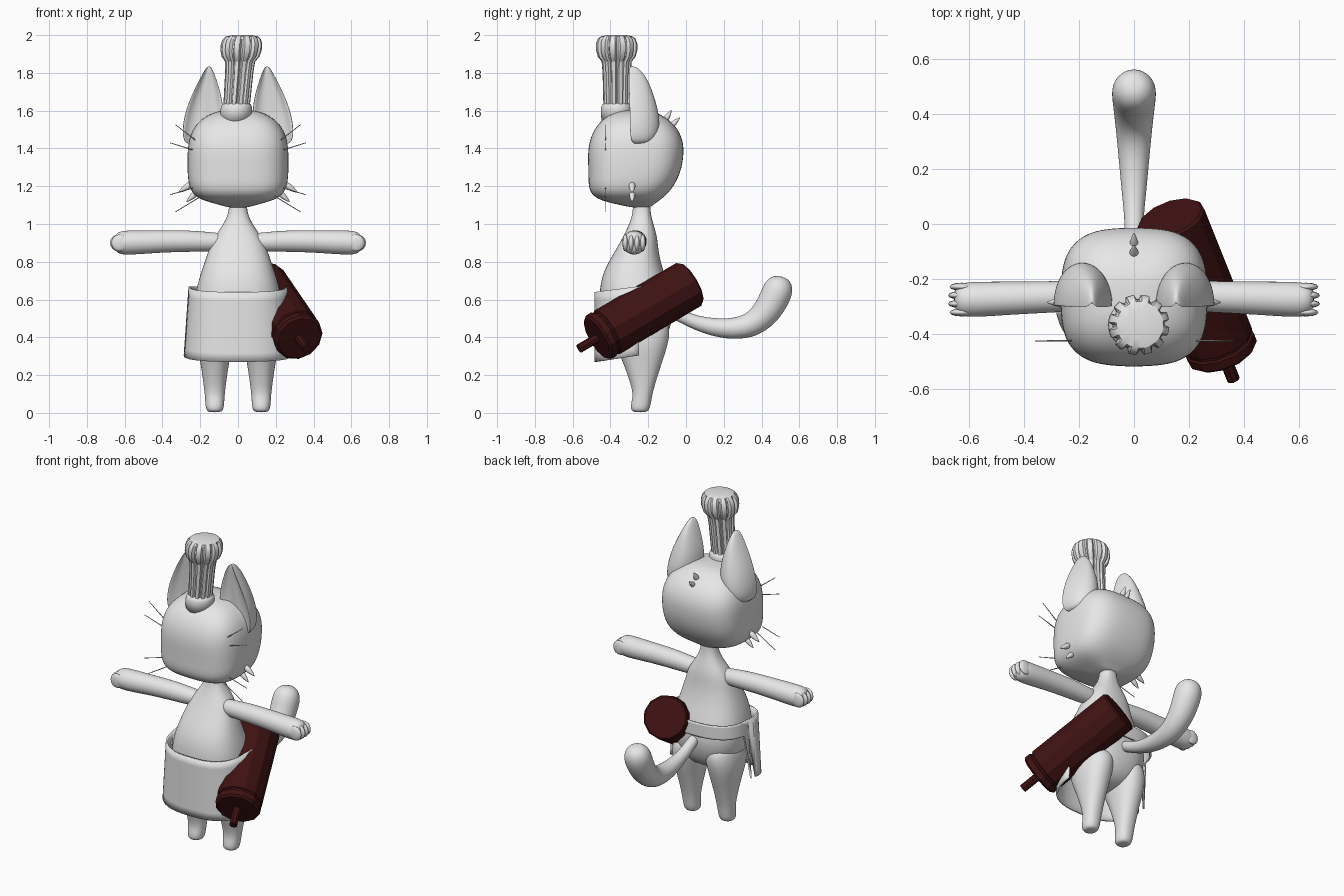
import bpy
import bmesh
from math import cos, sin, pi
from mathutils import Vector

cube = bpy.data.objects.get("Cube")
if cube:
    bpy.data.objects.remove(cube, do_unlink=True)


def material(name, colour):
    mat = bpy.data.materials.new(name)
    mat.use_nodes = True
    mat.diffuse_color = colour
    shader = mat.node_tree.nodes["Principled BSDF"]
    shader.inputs["Base Color"].default_value = colour
    return mat


GREY = material("light_grey", (0.8, 0.8, 0.8, 1))
RED = material("dark_red", (0.05, 0.006, 0.006, 1))


def finish(name, bm, mat=GREY, subdivide=0, smooth=True):
    bmesh.ops.recalc_face_normals(bm, faces=bm.faces)
    mesh = bpy.data.meshes.new(name)
    bm.to_mesh(mesh)
    bm.free()
    mesh.materials.append(mat)
    obj = bpy.data.objects.new(name, mesh)
    bpy.context.collection.objects.link(obj)
    for face in mesh.polygons:
        face.use_smooth = smooth
    if subdivide:
        mod = obj.modifiers.new("smooth_surface", "SUBSURF")
        mod.levels = mod.render_levels = subdivide
    return obj


def skin(name, rings, **options):
    """Join closed rings of points into a capped skin."""
    bm = bmesh.new()
    loops = [[bm.verts.new(p) for p in ring] for ring in rings]
    for low, high in zip(loops, loops[1:]):
        for i in range(len(low)):
            bm.faces.new((low[i - 1], low[i], high[i], high[i - 1]))
    bm.faces.new(loops[0])
    bm.faces.new(loops[-1])
    return finish(name, bm, **options)


def power(value, exponent):
    return abs(value) ** (2 / exponent) * (1 if value > 0 else -1)


def oval(z, front, back, half_width, centre=0, exponent=2.4, n=24):
    """Horizontal rounded-box section."""
    ring = []
    for i in range(n):
        a = 2 * pi * i / n
        ring.append((centre + half_width * power(cos(a), exponent),
                     (front + back) / 2 + (back - front) / 2 * power(sin(a), exponent), z))
    return ring


def tube(name, path, radii, n=16, **options):
    """Tapered tube along a path."""
    path = [Vector(p) for p in path]
    along = (path[-1] - path[0]).normalized()
    ref = Vector((1, 0, 0)) if abs(along.x) < 0.8 else Vector((0, 0, 1))
    rings = []
    for i, p in enumerate(path):
        t = (path[min(i + 1, len(path) - 1)] - path[max(i - 1, 0)]).normalized()
        u = (ref - t * ref.dot(t)).normalized()
        v = t.cross(u)
        rings.append([p + radii[i] * (u * cos(2 * pi * k / n) + v * sin(2 * pi * k / n))
                      for k in range(n)])
    return skin(name, rings, **options)


def spike(name, base, tip, radius):
    base, tip = Vector(base), Vector(tip)
    path = [base.lerp(tip, f) for f in (0, 0.35, 0.7, 1)]
    tube(name, path, [radius * f for f in (0.6, 1, 0.6, 0.05)], n=8, subdivide=1)


# Head
head = [(1.085, -.28, -.19, .045), (1.105, -.37, -.17, .11), (1.13, -.475, -.13, .21),
        (1.18, -.52, -.075, .26), (1.27, -.517, -.025, .27), (1.38, -.523, -.007, .27),
        (1.46, -.508, -.018, .26), (1.53, -.47, -.06, .225), (1.58, -.41, -.13, .16),
        (1.605, -.33, -.2, .08)]
skin("head", [oval(*r, exponent=3) for r in head], subdivide=2)

# Neck and torso
torso = [(.33, -.3, -.2, .06), (.37, -.38, -.12, .15), (.45, -.44, -.08, .215),
         (.55, -.46, -.06, .235), (.65, -.46, -.08, .225), (.75, -.44, -.12, .195),
         (.85, -.38, -.145, .16), (.92, -.34, -.15, .135), (.98, -.31, -.165, .09),
         (1.04, -.285, -.185, .055), (1.1, -.28, -.19, .045), (1.14, -.28, -.19, .05)]
skin("torso", [oval(*r) for r in torso], subdivide=2)

# Tail
tube("tail", [(0, -.12, .56), (0, -.04, .52), (0, .03, .485), (0, .13, .455), (0, .25, .442),
              (0, .35, .463), (0, .42, .525), (0, .46, .59), (0, .487, .65), (0, .5, .695),
              (0, .507, .722)],
     [.03, .034, .036, .047, .058, .068, .076, .081, .083, .068, .03], subdivide=2)

# Apron front panel running into a strap round the back
bm = bmesh.new()
columns, rows = 48, 8
grid = []
for c in range(columns):
    a = 2 * pi * c / columns
    side, depth = power(cos(a), 2.6), power(sin(a), 2.6)
    is_panel = sin(a) < 0.05
    top = 0.67 + 0.03 * min(0, depth)
    bottom = 0.305 + 0.035 * min(0, depth) if is_panel else 0.585
    column = []
    for r in range(rows + 1):
        z = top + (bottom - top) * r / rows
        flare = (0.67 - z) / 0.4
        y = -0.25 + depth * (0.235 if depth < 0 else 0.205)
        column.append(bm.verts.new((side * (0.262 + 0.028 * flare), y, z)))
    grid.append(column)
for c in range(columns):
    here, following = grid[c], grid[(c + 1) % columns]
    if c == 0 or c == columns // 2:
        # Seam between the tall panel and the narrow strap
        tall, short = (here, following) if c == 0 else (following, here)
        if c:
            tall, short = here, following
            bm.faces.new((here[0], here[2], following[rows], following[0]))
            continue
        bm.faces.new((tall[0], tall[2], short[rows], short[0]))
        continue
    for r in range(rows):
        bm.faces.new((here[r], here[r + 1], following[r + 1], following[r]))
apron = finish("apron", bm)
thick = apron.modifiers.new("cloth_thickness", "SOLIDIFY")
thick.thickness = 0.012

# Tall pleated hat, leaning slightly
PLEATS = 12


def pleated(z, radius, groove):
    n = PLEATS * 6
    lean = 0.08 * (z - 1.72)
    ring = []
    for i in range(n):
        rad = radius - (groove if i % 6 in (0, 1) else 0)
        a = 2 * pi * i / n
        ring.append((lean + rad * cos(a), -0.367 + rad * sin(a), z))
    return ring


hat = [(1.6, .07, .012), (1.8, .075, .012), (1.86, .08, .012), (1.885, .1, .014), (1.92, .11, .016),
       (1.955, .11, .018), (1.98, .1, .012), (1.993, .085, 0), (2.0, .05, 0)]
crown = skin("hat_crown", [pleated(*r) for r in hat])
band = [(1.54, .08), (1.6, .084), (1.62, .082), (1.635, .074), (1.64, .06)]
skin("hat_band", [pleated(z, r, 0) for z, r in band])
bpy.ops.object.select_all(action="DESELECT")
crown.select_set(True)
bpy.context.view_layer.objects.active = crown
bpy.ops.object.shade_smooth_by_angle()

# Tuft on the back of the head
spike("upper_head_tuft", (0, -.13, 1.52), (0, -.075, 1.605), .022)
spike("lower_head_tuft", (0, -.1, 1.5), (0, -.03, 1.565), .02)


def ear_section(s, z, outer, inner, front, back):
    """Round-backed section with a hollow front."""
    middle, half, n = (outer + inner) / 2, (outer - inner) / 2, 24
    ring = []
    for i in range(n):
        a = 2 * pi * i / n
        if sin(a) >= 0:
            y = front + (back - front) * (0.12 + 0.88 * sin(a))
        else:
            y = front + (back - front) * (0.12 * abs(cos(a)) + 0.5 * max(0, -sin(a) - 0.45))
        ring.append((s * (middle + half * cos(a)), y, z))
    return ring


ear = [(1.42, .275, .19, -.29, -.2), (1.46, .295, .13, -.315, -.15), (1.53, .293, .08, -.318, -.135),
       (1.61, .275, .075, -.318, -.148), (1.69, .242, .09, -.318, -.172), (1.76, .207, .112, -.317, -.2),
       (1.81, .18, .13, -.312, -.235), (1.835, .162, .145, -.3, -.265)]
leg = [(.003, -.275, -.21, .03), (.015, -.292, -.195, .046), (.05, -.292, -.185, .05),
       (.1, -.278, -.178, .053), (.18, -.302, -.155, .063), (.27, -.335, -.125, .077),
       (.36, -.375, -.095, .095), (.45, -.4, -.08, .1), (.52, -.36, -.12, .07)]
whiskers = [(.22, 1.44, .33, 1.525), (.24, 1.393, .36, 1.43),
            (.24, 1.19, .36, 1.155), (.19, 1.15, .33, 1.065)]

# Paired parts
for s, word in ((1, "left"), (-1, "right")):
    skin(word + "_ear", [ear_section(s, *r) for r in ear], subdivide=2)
    skin(word + "_leg", [oval(*r, centre=s * (0.123 - 0.01 * (r[0] > 0.4)), exponent=2.2)
                         for r in leg], subdivide=2)

    # Arm and four fingers
    reach = [.06, .14, .26, .4, .52, .6, .635, .655]
    heights = [.905, .905, .91, .908, .903, .901, .9, .9]
    tube(word + "_arm", [(s * x, -.255 - .02 * x / .6, z) for x, z in zip(reach, heights)],
         [.045, .052, .058, .06, .064, .066, .058, .035], subdivide=2)
    for k in range(4):
        spread = k - 1.5
        bm = bmesh.new()
        bmesh.ops.create_uvsphere(bm, u_segments=12, v_segments=8, radius=1)
        bmesh.ops.scale(bm, vec=(.045, .015, .045), verts=bm.verts)
        centre = (s * (.635 - .006 * abs(spread)), -.275 + .031 * spread, .9)
        bmesh.ops.translate(bm, vec=centre, verts=bm.verts)
        finish(f"{word}_finger_{k}", bm)

    # Whiskers and cheek fur
    for k, (x, z, tip_x, tip_z) in enumerate(whiskers):
        tube(f"{word}_whisker_{k}", [(s * x, -.425, z), (s * tip_x, -.425, tip_z)],
             [.003, .002], n=6)
    spike(word + "_upper_cheek_fur", (s * .235, -.285, 1.22), (s * .318, -.285, 1.165), .022)
    spike(word + "_lower_cheek_fur", (s * .21, -.285, 1.175), (s * .275, -.285, 1.115), .02)

# Slung canister with a rim and a nozzle
start, end = Vector((.325, -.472, .395)), Vector((.13, .023, .685))
axis = (end - start).normalized()
length = (end - start).length
steps = [0, .012, .045, .05, .06, .065, length - .01, length]
tube("canister", [start + axis * d for d in steps],
     [.12, .133, .133, .125, .125, .133, .131, .122], n=12, mat=RED, smooth=False)
tube("canister_nozzle", [start - axis * .115, start + axis * .02], [.024, .024],
     n=8, mat=RED, smooth=False)
